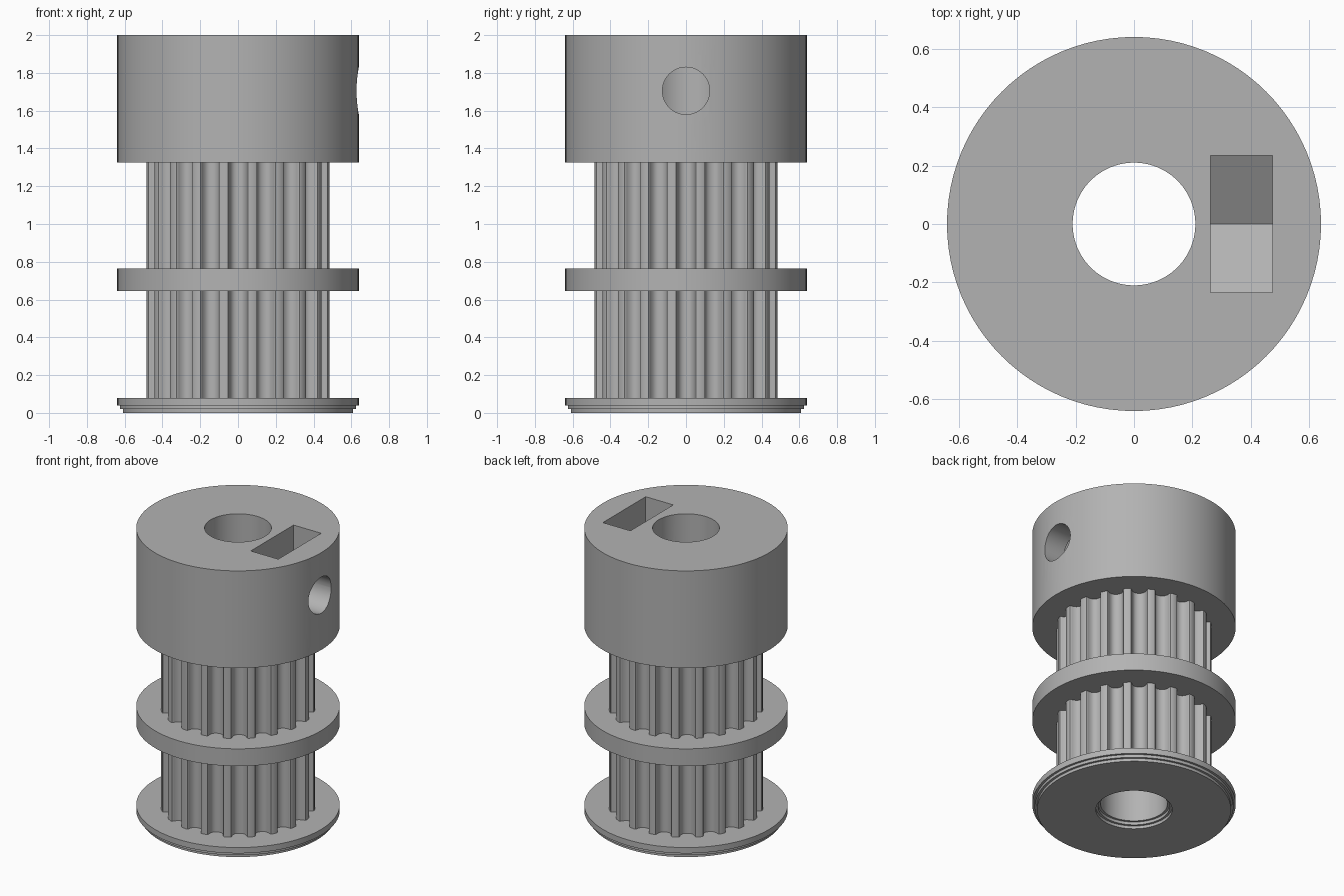
import bpy, bmesh
from math import cos, sin, pi, radians
from mathutils import Matrix, Vector

if "Cube" in bpy.data.objects:
    bpy.data.objects.remove(bpy.data.objects["Cube"])

BORE, RIM, TOOTH_R, TEETH, SEG = 0.21, 0.64, 0.488, 20, 96

grey = bpy.data.materials.new("plain grey")
grey.use_nodes = True
colour = (0.45, 0.45, 0.45, 1)
grey.diffuse_color = colour
grey.node_tree.nodes["Principled BSDF"].inputs["Base Color"].default_value = colour


def make_object(name, bm):
    bmesh.ops.recalc_face_normals(bm, faces=bm.faces)
    mesh = bpy.data.meshes.new(name)
    bm.to_mesh(mesh)
    bm.free()
    mesh.materials.append(grey)
    obj = bpy.data.objects.new(name, mesh)
    bpy.context.collection.objects.link(obj)
    return obj


def bridge_rings(bm, rings):
    """Join a closed loop of equally sized vertex rings with quads."""
    count = len(rings[0])
    for a, b in zip(rings, rings[1:] + rings[:1]):
        for i in range(count):
            j = (i + 1) % count
            bm.faces.new((a[i], a[j], b[j], b[i]))


def lathe(name, profile):
    """Spin a closed (radius, height) profile around z."""
    bm = bmesh.new()
    angles = [2 * pi * i / SEG for i in range(SEG)]
    bridge_rings(bm, [[bm.verts.new((r * cos(a), r * sin(a), z)) for a in angles]
                      for r, z in profile])
    return make_object(name, bm)


def collar(name, z0, z1):
    return lathe(name, [(BORE, z0), (RIM, z0), (RIM, z1), (BORE, z1)])


# Half of one belt groove: sideways offset and depth below the tooth tips
HALF = [(0.060, 0), (0.052, 0.003), (0.048, 0.010), (0.046, 0.019), (0.044, 0.027),
        (0.040, 0.035), (0.036, 0.043), (0.029, 0.051), (0.020, 0.057), (0.010, 0.060)]
GROOVE = [(-x, d) for x, d in HALF] + [(0, 0.061)] + [(x, d) for x, d in reversed(HALF)]


def toothed_drum(name, z0, z1):
    outline = []
    for t in range(TEETH):
        turn = Matrix.Rotation(2 * pi * t / TEETH, 3, 'Z')
        for x, d in GROOVE:
            y = (TOOTH_R ** 2 - x ** 2) ** 0.5 - d
            outline.append(turn @ Vector((x, -y, 0)))
    inner = [p.normalized() * BORE for p in outline]
    bm = bmesh.new()
    bridge_rings(bm, [[bm.verts.new((p.x, p.y, z)) for p in loop]
                      for loop, z in ((inner, z0), (outline, z0), (outline, z1), (inner, z1))])
    return make_object(name, bm)


def cut(obj, cutter):
    """Subtract the cutter for good, then discard it."""
    mod = obj.modifiers.new("cut", 'BOOLEAN')
    mod.operation, mod.solver, mod.object = 'DIFFERENCE', 'EXACT', cutter
    bpy.context.view_layer.update()
    graph = bpy.context.evaluated_depsgraph_get()
    result = bpy.data.meshes.new_from_object(obj.evaluated_get(graph))
    obj.modifiers.clear()
    obj.data = result
    bpy.data.objects.remove(cutter)


# Bottom flange, with stepped rim and stepped bore mouth
bottom_flange = lathe("bottom_flange", [
    (0.24, 0), (0.61, 0), (0.61, 0.02), (0.625, 0.02), (0.625, 0.04), (RIM, 0.04),
    (RIM, 0.08), (BORE, 0.08), (BORE, 0.04), (0.225, 0.04), (0.225, 0.02), (0.24, 0.02)])

# Two toothed drums separated by a flange
lower_teeth = toothed_drum("lower_teeth", 0.08, 0.645)
middle_flange = collar("middle_flange", 0.645, 0.765)
upper_teeth = toothed_drum("upper_teeth", 0.765, 1.325)

# Hub, with a pointed nut pocket open at the top and a screw hole on the left
hub = collar("hub", 1.325, 2.0)
HOLE_Z = 1.705

bm = bmesh.new()
pocket = [(-0.235, 2.1), (-0.235, HOLE_Z - 0.135), (0, HOLE_Z - 0.27),
          (0.235, HOLE_Z - 0.135), (0.235, 2.1)]
ends = [[bm.verts.new((x, y, z)) for y, z in pocket] for x in (0.262, 0.474)]
for end in ends:
    bm.faces.new(end)
for i in range(len(pocket)):
    j = (i + 1) % len(pocket)
    bm.faces.new((ends[0][i], ends[0][j], ends[1][j], ends[1][i]))
cut(hub, make_object("nut_pocket_cutter", bm))

bm = bmesh.new()
bmesh.ops.create_cone(bm, cap_ends=True, segments=48, radius1=0.125, radius2=0.125, depth=0.8,
                      matrix=Matrix.Translation((0.4, 0, HOLE_Z)) @ Matrix.Rotation(pi / 2, 4, 'Y'))
cut(hub, make_object("screw_hole_cutter", bm))

# Smooth curved walls, keep edges sharp
bpy.ops.object.select_all(action='DESELECT')
for obj in (bottom_flange, lower_teeth, middle_flange, upper_teeth, hub):
    obj.select_set(True)
    bpy.context.view_layer.objects.active = obj
bpy.ops.object.shade_smooth_by_angle(angle=radians(25))
